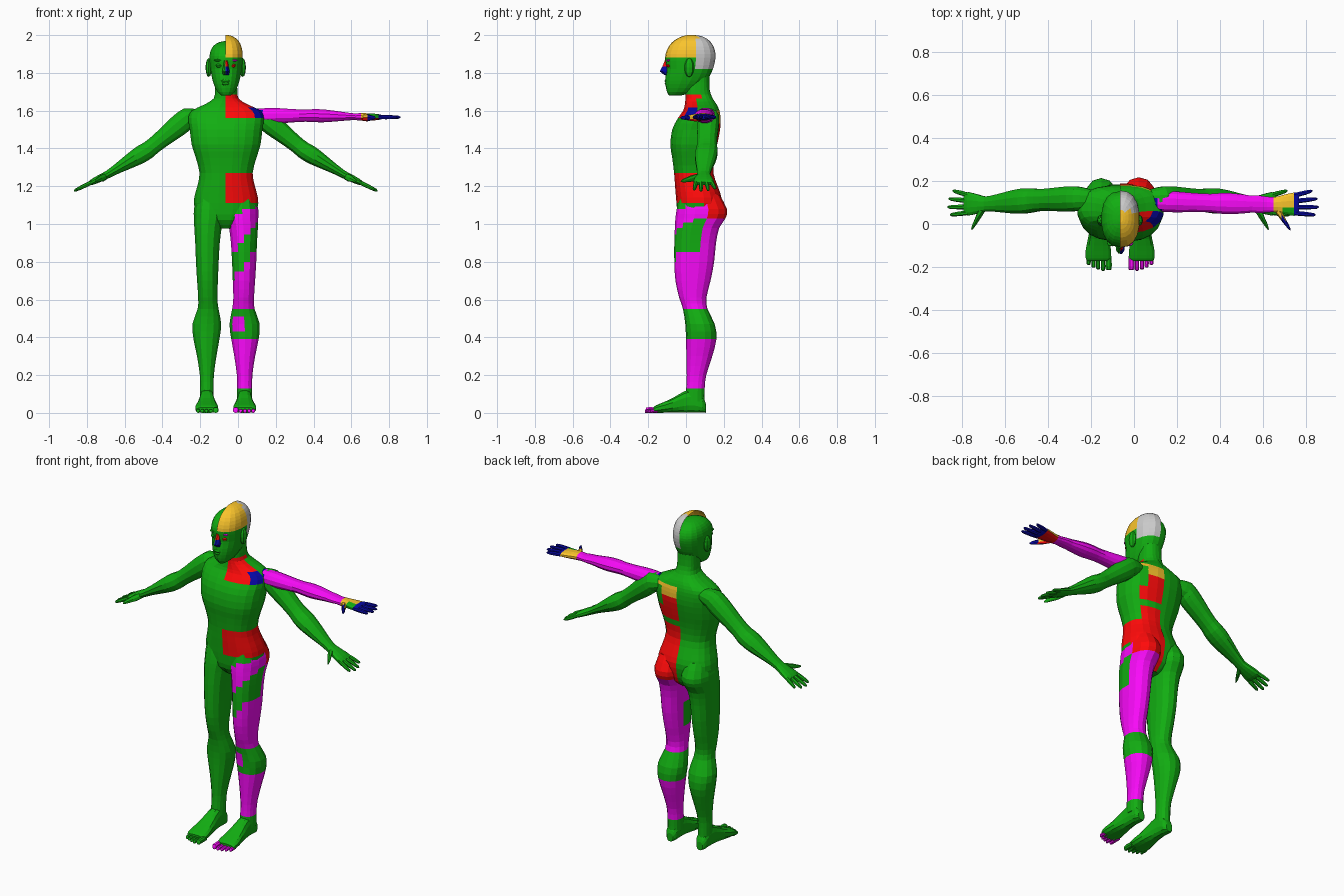
import bpy, bmesh
from math import cos, sin, pi, copysign
from mathutils import Vector as V, Matrix

if "Cube" in bpy.data.objects:
    bpy.data.objects.remove(bpy.data.objects["Cube"])

C = -0.065                      # x of the body's own centre line
COL = dict(green=(.006, .42, .006), red=(1, .003, .003), magenta=(.95, .003, .95),
           gold=(.95, .55, .025), blue=(.002, .002, .37))
MATS = {}
for k, c in COL.items():
    MATS[k] = bpy.data.materials.new(k)
    MATS[k].diffuse_color = (*c, 1)
ORDER = list(COL)


def finish(name, bm, paint):
    """Turn a bmesh into an object; paint is a colour name or f(centre) -> colour name."""
    me = bpy.data.meshes.new(name)
    for k in ORDER:
        me.materials.append(MATS[k])
    me.materials.append(None)                      # grey slot
    for f in bm.faces:
        k = paint(f.calc_center_median()) if callable(paint) else paint
        f.material_index = ORDER.index(k) if k in ORDER else len(ORDER)
    bm.to_mesh(me)
    bm.free()
    ob = bpy.data.objects.new(name, me)
    bpy.context.collection.objects.link(ob)
    return ob


def loft(name, rings, n=14, paint="green", p=.9, grow=0, half=False):
    """Skin a tube over rings (centre, half axis u, half axis v)."""
    bm = bmesh.new()
    pw = lambda a: copysign(abs(a) ** p, a)
    loops = []
    for c, u, v in rings:
        u, v = u + u.normalized() * grow, v + v.normalized() * grow
        loops.append([bm.verts.new(c + u * pw(cos(a)) + v * pw(sin(a)))
                      for a in (2 * pi * (i + .5) / n for i in range(n))])
    for a, b in zip(loops, loops[1:]):
        for i in range(n):
            j = (i + 1) % n
            bm.faces.new((a[i], a[j], b[j], b[i]))
    bm.faces.new(loops[0])
    bm.faces.new(loops[-1])
    bmesh.ops.recalc_face_normals(bm, faces=bm.faces)
    if half:
        bmesh.ops.bisect_plane(bm, geom=bm.verts[:] + bm.edges[:] + bm.faces[:],
                               plane_co=(C, 0, 0), plane_no=(1, 0, 0), clear_inner=True)
    return finish(name, bm, paint)


def smooth(st):
    """Insert curved midpoints between stations."""
    out = [st[0]]
    for i in range(len(st) - 1):
        a, b, c, d = st[max(i - 1, 0)], st[i], st[i + 1], st[min(i + 2, len(st) - 1)]
        out += [tuple((9 * (q + r) - o - s) / 16 for o, q, r, s in zip(a, b, c, d)), c]
    return out


def upright(st, cx=0):          # stations (z, half width, y front, y back)
    return [(V((C + cx, (f + b) / 2, z)), V((w, 0, 0)), V((0, (b - f) / 2, 0)))
            for z, w, f, b in st]


def ball(name, loc, size, paint="green", seg=8):
    bm = bmesh.new()
    bmesh.ops.create_uvsphere(bm, u_segments=seg, v_segments=6, radius=1,
                              matrix=Matrix.Translation(loc) @ Matrix.Diagonal((*size, 1)))
    return finish(name, bm, paint)


# Torso and neck
TORSO = smooth([(.975, .03, .0, .11), (1.02, .12, -.035, .16), (1.08, .165, -.045, .18),
                (1.14, .168, -.05, .185), (1.2, .152, -.055, .165), (1.27, .14, -.06, .142),
                (1.35, .16, -.07, .147), (1.42, .182, -.08, .162), (1.5, .192, -.07, .178),
                (1.56, .2, -.04, .18), (1.6, .182, -.012, .174), (1.632, .115, -.003, .16),
                (1.665, .064, .0, .138), (1.71, .058, .0, .122), (1.78, .056, .01, .12)])


def torso_paint(c):
    if 1.1 < c.z < 1.28 or (c.y > .1 and c.z <= 1.1):
        return "red"
    if c.y > .12 and C + .01 < c.x < .06:
        if 1.53 < c.z < 1.6:
            return "gold"
        if 1.28 <= c.z < 1.34 or 1.38 < c.z <= 1.53:
            return "red"
    if c.y < .07 and 1.55 < c.z < 1.69:
        return "blue" if c.x > .07 else "red"
    return "green"


loft("torso", upright(TORSO), 20, p=.8)
loft("torso_half_shell", upright(TORSO), 20, torso_paint, .8, .004, True)

# Head
HEAD = smooth([(1.68, .022, -.085, -.03), (1.7, .045, -.097, .03), (1.74, .064, -.105, .085),
               (1.78, .075, -.105, .12), (1.82, .082, -.1, .138), (1.86, .086, -.106, .15),
               (1.89, .087, -.104, .152), (1.92, .08, -.088, .142), (1.945, .064, -.06, .12),
               (1.962, .036, -.02, .085), (1.968, .01, .01, .045)])
TALL = [(z if z < 1.85 else 1.85 + (z - 1.85) * 1.27, w, f, b) for z, w, f, b in HEAD]


def head_paint(c):
    if c.y > .06:
        return "grey" if c.z > 1.83 else "green"
    return "gold" if c.z > 1.885 else "green"


loft("head", upright(HEAD), 18, p=.85)
loft("head_half_shell", upright(TALL), 18, head_paint, .85, .004, True)

# Face
NOSE = [(1.865, .01, -.112, -.08), (1.835, .014, -.124, -.08),
        (1.808, .02, -.139, -.08), (1.79, .016, -.116, -.08)]
LIPS = [(1.768, .012, -.108, -.08), (1.758, .026, -.114, -.08),
        (1.75, .028, -.109, -.08), (1.742, .024, -.113, -.08), (1.732, .01, -.106, -.08)]
loft("nose", upright(NOSE), 8)
loft("nose_half_shell", upright(NOSE), 8, lambda c: "blue" if c.z < 1.83 else "red", .9, .002, True)
loft("lips", upright(LIPS), 10)
for s, side in ((-1, "left"), (1, "right")):
    ball(side + "_eye", V((C + s * .036, -.09, 1.838)), (.017, .013, .01), "red" if s > 0 else "green")
    ball(side + "_brow", V((C + s * .036, -.09, 1.866)), (.026, .014, .007), "magenta" if s > 0 else "green")
    ball(side + "_ear", V((C + s * .09, .017, 1.828)), (.017, .026, .05))

# Legs: stations (z, inner x, outer x, y front, y back)
LEG = smooth([(1.16, .02, .15, -.03, .17), (1.08, .004, .17, -.045, .213), (1.03, .008, .17, -.052, .205),
              (.98, .02, .168, -.055, .172), (.9, .03, .163, -.058, .155), (.8, .036, .159, -.058, .145),
              (.7, .04, .153, -.052, .126), (.61, .043, .147, -.032, .104), (.55, .037, .15, -.012, .11),
              (.47, .022, .178, .0, .148), (.39, .032, .172, .004, .157), (.3, .048, .153, .006, .135),
              (.2, .062, .138, .008, .103), (.13, .063, .137, .005, .095), (.06, .064, .136, .0, .095)])
# Feet: stations (y, centre x, half width, top z)
FOOT = smooth([(.105, .1, .02, .05), (.088, .1, .034, .085), (.04, .1, .037, .125), (-.01, .1, .04, .115),
               (-.07, .1, .051, .08), (-.125, .101, .061, .055), (-.16, .101, .06, .04), (-.172, .101, .054, .03)])


def leg_paint(c):
    if c.y < .02 and c.z > 1.02 + (c.x + .03) * .75:
        return "green"                              # groin crease
    if c.y > .1 and c.z > 1.03 or c.z > 1.12:
        return "red"
    if .38 < c.z < .54 or c.z < .13:
        return "magenta" if .44 < c.z < .5 and c.y < .03 and c.x < .04 else "green"
    if abs(c.z - .87 - (c.x - .045) * 1.3) < .075 and c.y < .075:
        return "green"
    return "magenta"


def leg(side, s, paint, grow, toe):
    rings = [(V((C + s * (i + o) / 2, (f + b) / 2, z)), V(((o - i) / 2, 0, 0)), V((0, (b - f) / 2, 0)))
             for z, i, o, f, b in LEG]
    loft(side + "_leg", rings, 14, paint, .9, grow)
    if grow:
        return
    loft(side + "_foot", [(V((C + s * x, y, t / 2)), V((w, 0, 0)), V((0, 0, t / 2)))
                          for y, x, w, t in FOOT], 12, p=.75)
    for k, (x, r, y) in enumerate([(.053, .015, -.215), (.079, .0105, -.218), (.102, .01, -.212),
                                   (.124, .01, -.203), (.146, .0105, -.19)]):
        loft(f"{side}_toe_{k + 1}",
             [(V((C + s * x, yy, r * q)), V((r * q, 0, 0)), V((0, 0, r * q)))
              for yy, q in ((-.15, 1), (y + .02, 1.05), (y + .004, .95), (y, .5))], 8, toe)


leg("left", -1, "green", 0, "green")
leg("right", 1, "green", 0, "magenta")
leg("right_shell", 1, leg_paint, .004, "magenta")

# Arms: stations (t along shoulder-elbow-wrist-tip, y radius, normal radius)
ARM = smooth([(-.3, .04, .03), (-.1, .054, .05), (.1, .06, .059), (.35, .058, .056), (.6, .054, .049),
              (.85, .053, .045), (1, .058, .047), (1.2, .06, .048), (1.45, .054, .04),
              (1.75, .042, .028), (2, .036, .021), (2.2, .045, .02), (2.45, .056, .016), (2.56, .05, .009)])
FINGERS = {"index": (-.041, -.052, 2.93), "middle": (-.014, -.016, 3),
           "ring": (.014, .023, 2.97), "little": (.041, .06, 2.86)}


def arm(side, s, joints, paint, ky=1, kn=1):
    J = [V((C + s * x, y, z)) for x, y, z in joints]

    def at(t, off=0, drop=0):
        if t < 0:                                   # run level into the torso
            return J[0] + V((s * t * .25, 0, -t * .04))
        i = min(int(t), 2)
        return J[i].lerp(J[i + 1], t - i) + V((0, off, -drop))

    def ring(t, ry, rn, off=0, drop=0):
        d = (at(t + .2) - at(t - .2)).normalized()
        return at(t, off, drop), V((0, ry, 0)), d.cross(V((0, 1, 0))).normalized() * rn

    loft(side + "_arm", [ring(t, a * (ky if t < 1.7 else 1), b * (kn if t < 2 else 1))
                         for t, a, b in ARM], 12, paint)
    for name, (a, b, tip) in FINGERS.items():
        loft(f"{side}_{name}_finger",
             [ring(2.45 + (tip - 2.45) * q, r, r, a + (b - a) * q)
              for q, r in ((0, .011), (.35, .0115), (.65, .0105), (.92, .008), (1, .003))], 7, paint)
    loft(side + "_thumb", [ring(t, r, r * .8, o, .004) for t, r, o in
                           ((2.05, .022, -.018), (2.17, .025, -.05), (2.27, .017, -.085),
                            (2.34, .012, -.107), (2.37, .005, -.117))], 7, paint)


def t_arm_paint(c):
    if c.x < .12:
        return "blue"
    if c.x < .64:
        return "magenta"
    if c.x < .75 and c.y > 0.03:
        if c.z < 1.56:
            return "red"
        return "gold" if c.x < .70 or c.y > .08 else "green"
    return "blue"


LOWERED = [(.2, .118, 1.562), (.41, .11, 1.392), (.625, .093, 1.262), (.803, .095, 1.175)]
RAISED = [(.195, .105, 1.572), (.46, .096, 1.574), (.715, .09, 1.567), (.925, .095, 1.565)]
arm("left", -1, LOWERED, "green")
arm("right", 1, LOWERED, "green")
arm("right_raised", 1, RAISED, t_arm_paint, .84, .74)

for m in bpy.data.materials:
    if m.users and not m.is_grease_pencil:
        m.use_nodes = True
        m.node_tree.nodes["Principled BSDF"].inputs["Base Color"].default_value = m.diffuse_color
